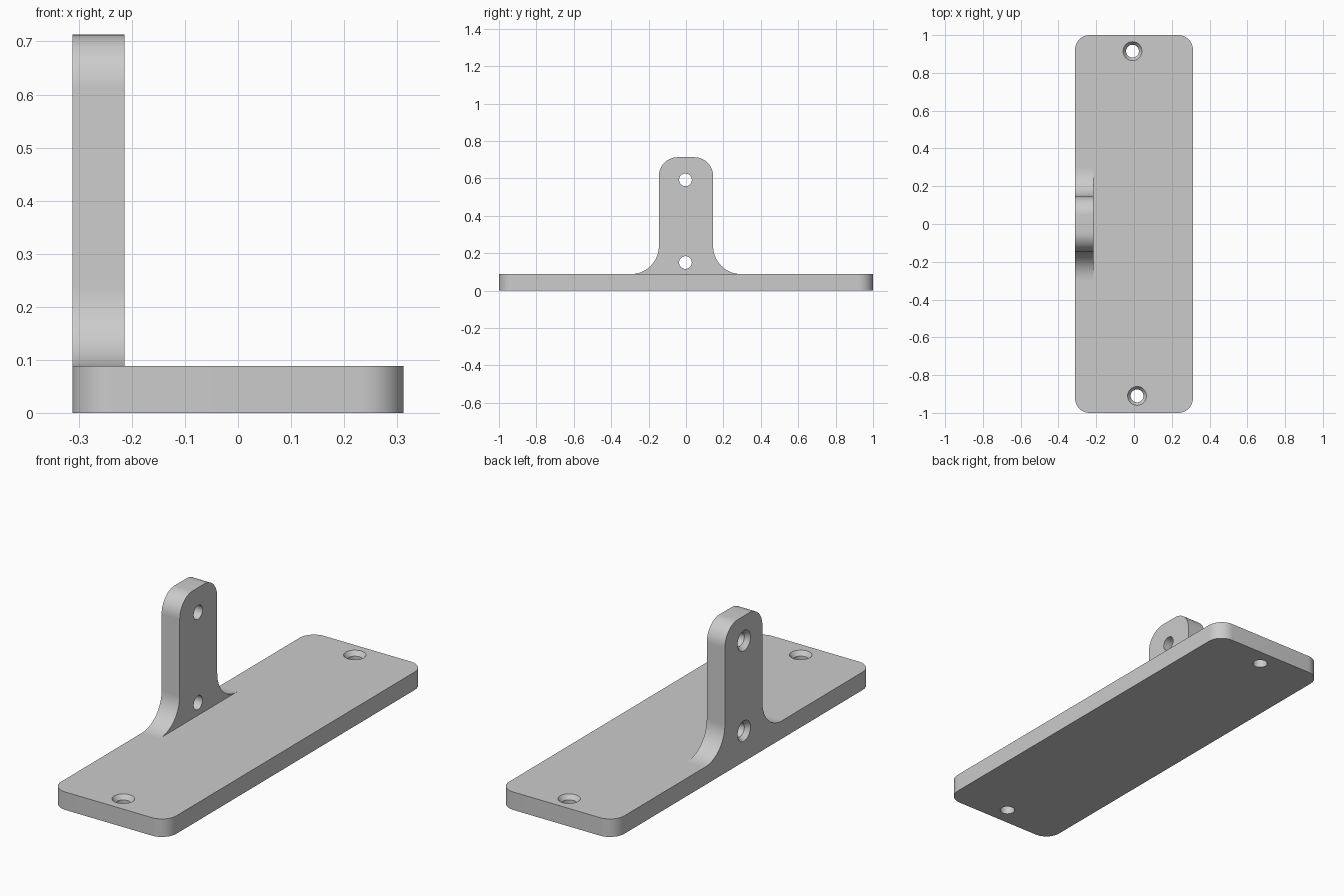
import bpy, bmesh
from math import sin, cos, pi, radians
from mathutils import Matrix, Vector

if "Cube" in bpy.data.objects:
    bpy.data.objects.remove(bpy.data.objects["Cube"], do_unlink=True)

HALF_X, HALF_Y = 0.312, 1.0
PLATE_T, WALL_T, TOP_Z = 0.088, 0.098, 0.713
WALL_HALF = 0.145

grey = bpy.data.materials.new("grey")
grey.use_nodes = True
colour = (0.6, 0.6, 0.6, 1)
grey.diffuse_color = colour
grey.node_tree.nodes["Principled BSDF"].inputs["Base Color"].default_value = colour


def arc(cx, cy, r, start, end, steps=14):
    """Points along an arc, angles in degrees."""
    angles = [radians(start + (end - start) * i / steps) for i in range(steps + 1)]
    return [(cx + r * cos(a), cy + r * sin(a)) for a in angles]


def add_object(name, bm):
    bmesh.ops.recalc_face_normals(bm, faces=bm.faces)
    mesh = bpy.data.meshes.new(name)
    bm.to_mesh(mesh)
    bm.free()
    obj = bpy.data.objects.new(name, mesh)
    bpy.context.collection.objects.link(obj)
    mesh.materials.append(grey)
    return obj


def extrude_profile(name, points, direction):
    bm = bmesh.new()
    face = bm.faces.new([bm.verts.new(p) for p in points])
    ext = bmesh.ops.extrude_face_region(bm, geom=[face])
    moved = [g for g in ext["geom"] if isinstance(g, bmesh.types.BMVert)]
    bmesh.ops.translate(bm, verts=moved, vec=direction)
    return add_object(name, bm)


def drill(obj, mouth, axis, depth):
    """Countersunk through hole; axis points out of the mouth."""
    bm = bmesh.new()
    rings = []
    for r, h in [(0.034, -depth - 0.05), (0.034, -0.022), (0.05, 0), (0.05, 0.05)]:
        rings.append([bm.verts.new((r * cos(2 * pi * i / 40), r * sin(2 * pi * i / 40), h))
                      for i in range(40)])
    for low, high in zip(rings, rings[1:]):
        for i in range(40):
            j = (i + 1) % 40
            bm.faces.new((low[i], low[j], high[j], high[i]))
    bm.faces.new(rings[0])
    bm.faces.new(rings[-1])
    turn = Vector((0, 0, 1)).rotation_difference(Vector(axis)).to_matrix().to_4x4()
    bm.transform(Matrix.Translation(mouth) @ turn)
    cutter = add_object("hole_cutter", bm)
    cutter.hide_render = True
    mod = obj.modifiers.new("hole", "BOOLEAN")
    mod.operation, mod.solver, mod.object = "DIFFERENCE", "EXACT", cutter
    select(obj)
    bpy.ops.object.modifier_apply(modifier=mod.name)
    bpy.data.objects.remove(cutter, do_unlink=True)


def select(obj):
    bpy.ops.object.select_all(action="DESELECT")
    obj.select_set(True)
    bpy.context.view_layer.objects.active = obj


# Base plate: rounded rectangle with two countersunk holes
R = 0.078
outline = []
for sx, sy, start in [(1, 1, 0), (-1, 1, 90), (-1, -1, 180), (1, -1, 270)]:
    outline += arc(sx * (HALF_X - R), sy * (HALF_Y - R), R, start, start + 90)
plate = extrude_profile("base_plate", [(x, y, 0) for x, y in outline], (0, 0, PLATE_T))
for x, y in [(-0.008, 0.915), (0.016, -0.91)]:
    drill(plate, (x, y, PLATE_T), (0, 0, 1), PLATE_T)

# Upright tab: rounded top, flared foot, two holes countersunk on the outer face
FLARE, ROUND = 0.15, 0.1
side = arc(WALL_HALF + FLARE, PLATE_T + FLARE, FLARE, 270, 180)
side += arc(WALL_HALF - ROUND, TOP_Z - ROUND, ROUND, 0, 90)
outline = side + [(-y, z) for y, z in reversed(side)]
tab = extrude_profile("upright_tab", [(-HALF_X, y, z) for y, z in outline], (WALL_T, 0, 0))
for z in (0.15, 0.592):
    drill(tab, (-HALF_X, -0.003, z), (-1, 0, 0), WALL_T)

for part in (plate, tab):
    select(part)
    bpy.ops.object.shade_smooth_by_angle(angle=radians(30))
